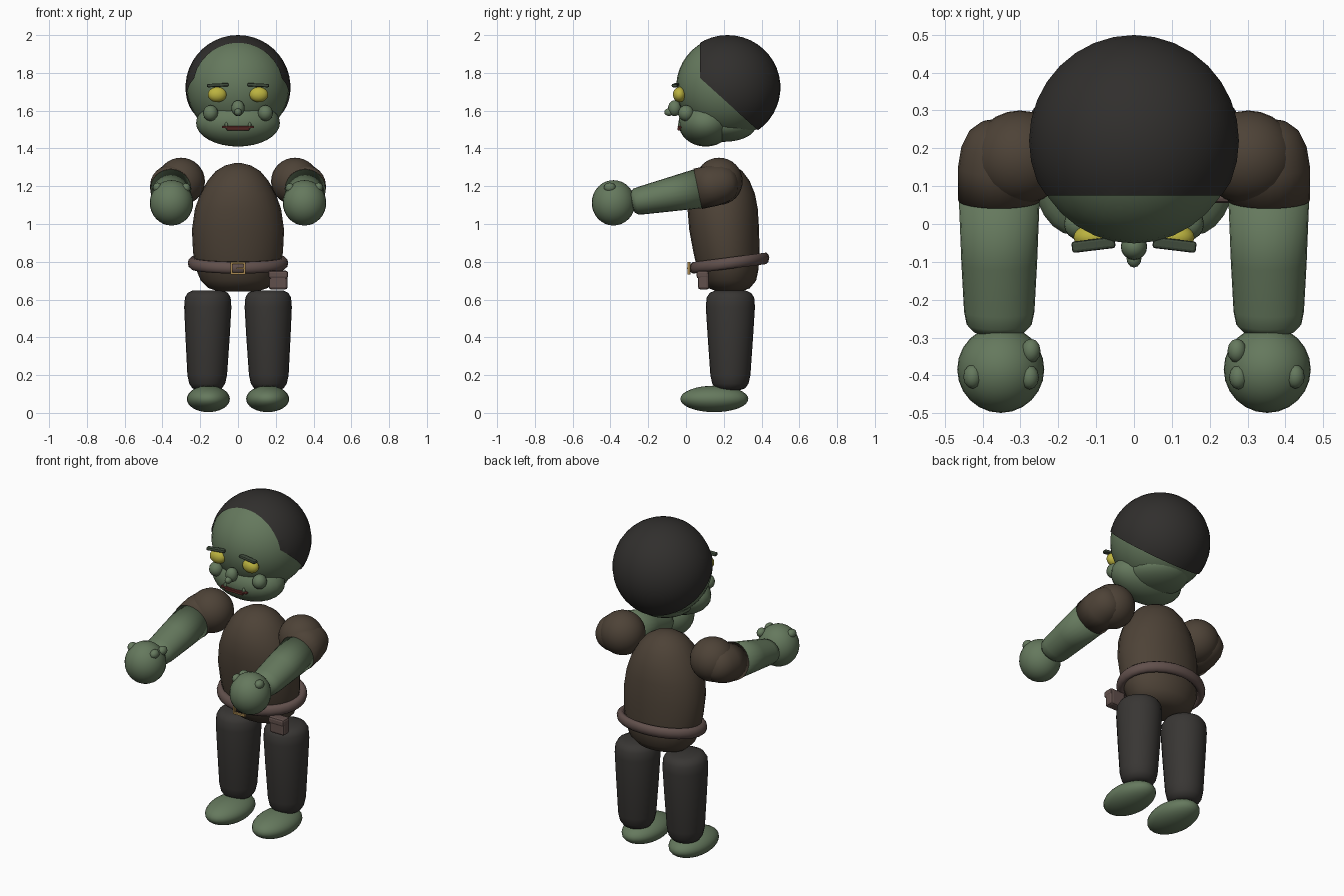
import bpy, bmesh
from math import sin, cos, tau, pi
from mathutils import Matrix, Vector

if "Cube" in bpy.data.objects:
    bpy.data.objects.remove(bpy.data.objects["Cube"])


def mat(name, rgb):
    m = bpy.data.materials.new(name)
    m.diffuse_color = (*rgb, 1)
    m.use_nodes = True
    m.node_tree.nodes["Principled BSDF"].inputs["Base Color"].default_value = m.diffuse_color
    return m


SKIN = mat("skin", (.13, .19, .11))
HAIR = mat("hair", (.03, .028, .026))
CLOTH = mat("cloth", (.075, .055, .038))
PANTS = mat("trousers", (.04, .037, .034))
LEATHER = mat("leather", (.12, .08, .072))
EYE = mat("eye", (.5, .45, .05))
BROW = mat("brow", (.05, .07, .045))
LIP = mat("lip", (.13, .03, .025))
GOLD = mat("gold", (.4, .25, .08))


def finish(name, bm, m, smooth=True):
    me = bpy.data.meshes.new(name)
    bmesh.ops.recalc_face_normals(bm, faces=bm.faces)
    bm.to_mesh(me)
    bm.free()
    me.materials.append(m)
    for p in me.polygons:
        p.use_smooth = smooth
    ob = bpy.data.objects.new(name, me)
    bpy.context.collection.objects.link(ob)
    return ob


def ball(name, c, r, m, seg=24, rot=None, cuts=()):
    """Ellipsoid; each cut (point, normal) removes the side the normal faces."""
    bm = bmesh.new()
    bmesh.ops.create_uvsphere(bm, u_segments=seg, v_segments=seg * 2 // 3, radius=1)
    M = Matrix.Translation(c) @ (rot or Matrix()) @ Matrix.Diagonal((*r, 1))
    bmesh.ops.transform(bm, matrix=M, verts=bm.verts)
    for co, no in cuts:
        bmesh.ops.bisect_plane(bm, geom=bm.verts[:] + bm.edges[:] + bm.faces[:],
                               plane_co=co, plane_no=no, clear_outer=True)
    return finish(name, bm, m)


def loft(name, rings, m, M=None, n=24):
    """Stacked ellipses (z, cx, cy, rx, ry), capped at both ends."""
    bm = bmesh.new()
    rows = [[bm.verts.new((cx + rx * cos(tau * i / n), cy + ry * sin(tau * i / n), z))
             for i in range(n)] for z, cx, cy, rx, ry in rings]
    for a, b in zip(rows, rows[1:]):
        for i in range(n):
            bm.faces.new((a[i], a[(i + 1) % n], b[(i + 1) % n], b[i]))
    bm.faces.new(rows[0][::-1])
    bm.faces.new(rows[-1])
    if M:
        bm.transform(M)
    return finish(name, bm, m)


def box(name, c, size, m, bevel=.006, rot=None):
    bm = bmesh.new()
    bmesh.ops.create_cube(bm, size=1)
    bm.transform(Matrix.Diagonal((*size, 1)))
    bmesh.ops.bevel(bm, geom=bm.edges[:], offset=bevel, segments=2, affect='EDGES', profile=.5)
    bm.transform(Matrix.Translation(c) @ (rot or Matrix()))
    return finish(name, bm, m, False)


# Head, jaw and hair cap
ball("head", (0, .22, 1.725), (.272, .272, .27), SKIN, 32)
ball("jaw", (0, .105, 1.535), (.222, .145, .125), SKIN)
ball("neck_base", (0, .2, 1.52), (.17, .17, .085), SKIN)
ball("hair_cap", (0, .22, 1.723), (.278, .28, .277), HAIR, 32,
     cuts=[((0, .075, 1.9), (0, -1, 0)), ((0, .1, 1.75), (0, -.67, -.74))])

# Face
ball("nose", (0, -.06, 1.613), (.035, .035, .042), SKIN, 16)
ball("nose_tip", (0, -.09, 1.592), (.02, .025, .02), SKIN, 12)
box("upper_lip", (0, -.034, 1.513), (.17, .02, .01), LIP, .003)
box("lower_lip", (0, -.034, 1.502), (.12, .022, .012), LIP, .003)
for s, side in ((-1, "left"), (1, "right")):
    ball("eye_" + side, (s * .11, -.035, 1.685), (.05, .034, .04), EYE, 20)
    box("brow_" + side, (s * .107, -.055, 1.735), (.115, .03, .018), BROW, .007,
        Matrix.Rotation(s * -.12, 4, 'Z') @ Matrix.Rotation(s * .05, 4, 'Y'))
    ball("cheek_" + side, (s * .145, 0, 1.587), (.04, .042, .042), SKIN, 16)
    ball("tusk_" + side, (s * .062, -.032, 1.522), (.009, .012, .018), SKIN, 8)

# Torso
loft("torso", [(.642, 0, .23, .1, .06), (.66, 0, .228, .155, .11), (.7, 0, .226, .197, .145),
               (.76, 0, .222, .222, .162), (.85, 0, .214, .238, .175), (.97, 0, .202, .244, .185),
               (1.08, 0, .194, .228, .186), (1.16, 0, .19, .2, .175), (1.23, 0, .188, .16, .148),
               (1.28, 0, .188, .118, .11), (1.31, 0, .19, .068, .065), (1.322, 0, .19, .02, .02)],
     CLOTH)

# Belt, swept round the tilted waist
bm = bmesh.new()
N, K = 28, 10
rows = []
for i in range(N):
    a = tau * i / N
    row = []
    for j in range(K):
        b = tau * j / K
        o = .024 * cos(b)
        y = (.187 + o) * sin(a)
        row.append(bm.verts.new(((.242 + o) * cos(a), .23 + y,
                                 .793 + y * .13 + .032 * sin(b))))
    rows.append(row)
for i in range(N):
    p, q = rows[i], rows[(i + 1) % N]
    for j in range(K):
        bm.faces.new((p[j], q[j], q[(j + 1) % K], p[(j + 1) % K]))
finish("belt", bm, LEATHER)

# Buckle and pouch
for s in (-1, 1):
    box("buckle_post", (s * .034, .015, .766), (.012, .016, .068), GOLD, .003)
    box("buckle_bar", (0, .015, .766 + s * .028), (.078, .016, .012), GOLD, .003)
box("buckle_pin", (.014, .012, .766), (.045, .012, .009), GOLD, .002)
box("pouch", (.213, .093, .7), (.1, .06, .094), LEATHER, .014)
box("pouch_flap", (.213, .088, .732), (.104, .064, .042), LEATHER, .012)

# Arms and legs, mirrored left and right
for s, side in ((-1, "left"), (1, "right")):
    arm = Matrix.Translation((s * .356, .19, 1.213)) @ Matrix.Rotation(1.776, 4, 'X')
    ball("shoulder_" + side, (s * .302, .175, 1.226), (.127, .125, .125), CLOTH)
    loft("sleeve_" + side, [(z, 0, 0, r, r) for z, r in
         ((-.085, .02), (-.078, .05), (-.055, .08), (-.015, .1), (.04, .109), (.13, .109))],
         CLOTH, arm)
    loft("forearm_" + side, [(z, 0, 0, rx, ry) for z, rx, ry in
         ((.12, .107, .106), (.3, .1, .088), (.43, .093, .075), (.465, .086, .07),
          (.483, .07, .055), (.49, .03, .025))], SKIN, arm)
    ball("hand_" + side, (s * .352, -.384, 1.112), (.115, .115, .12), SKIN)
    for x, y, z in ((.272, -.335, 1.185), (.276, -.405, 1.19), (.426, -.403, 1.193)):
        ball("knuckle_" + side, (s * x, y, z), (.025, .032, .026), SKIN, 12)

    loft("leg_" + side, [(z, s * cx, .235, rx, ry) for z, cx, rx, ry in
         ((.12, .163, .05, .05), (.13, .163, .078, .078), (.155, .163, .095, .096),
          (.2, .163, .105, .106), (.4, .161, .117, .12), (.56, .16, .125, .13),
          (.61, .16, .121, .126), (.635, .16, .107, .11), (.648, .16, .08, .08))], PANTS)
    ball("foot_" + side, (s * .157, .15, .074), (.114, .18, .07), SKIN)
